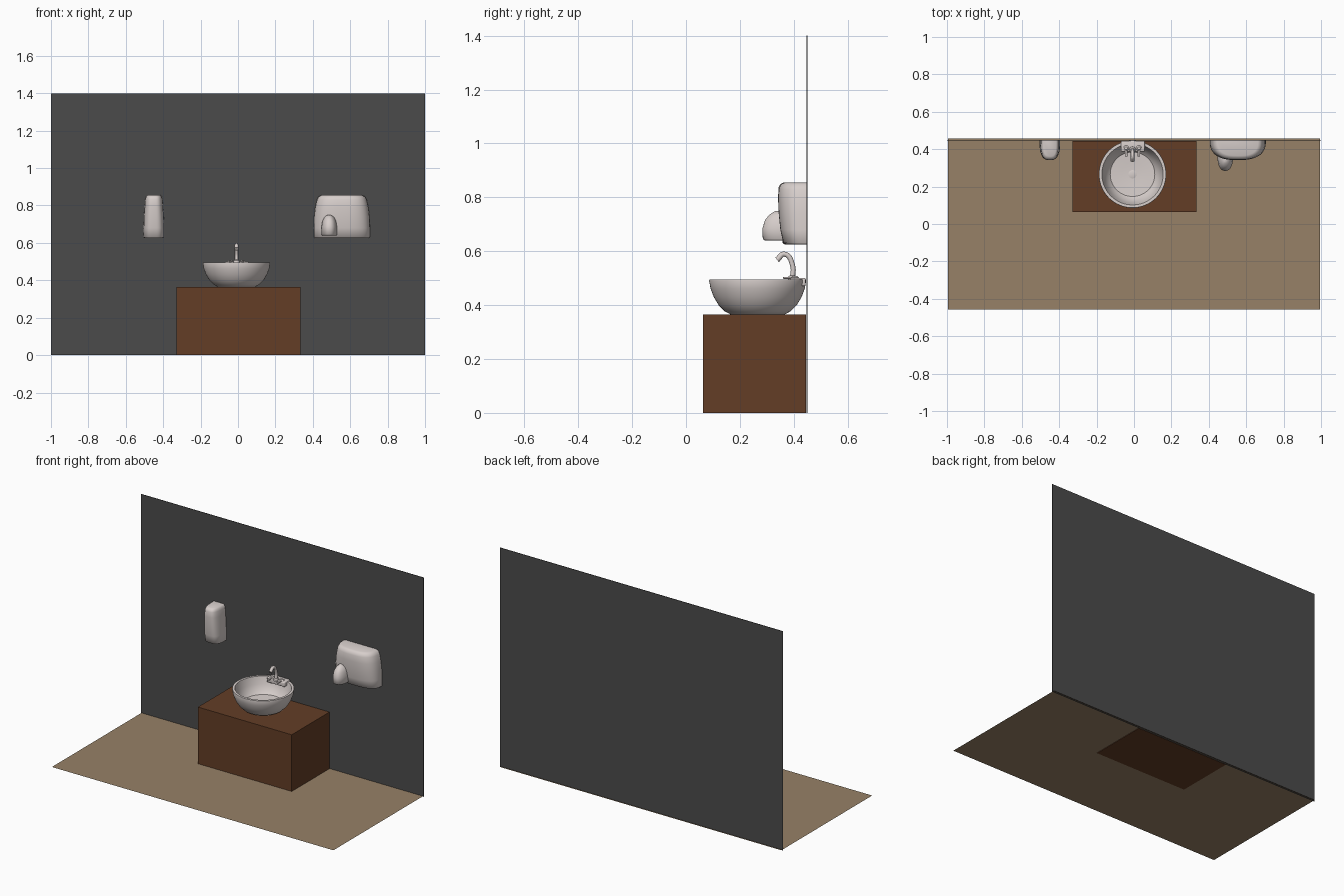
import bpy, bmesh
from math import sin, cos, pi, radians

cube = bpy.data.objects.get("Cube")
if cube:
    bpy.data.objects.remove(cube, do_unlink=True)

WALL_Y = 0.447
BASIN_X, BASIN_Y = -0.008, 0.266


def material(name, rgb):
    m = bpy.data.materials.new(name)
    m.use_nodes = True
    m.diffuse_color = (*rgb, 1)
    m.node_tree.nodes["Principled BSDF"].inputs["Base Color"].default_value = (*rgb, 1)
    return m


TILE = material("tan floor", (0.31, 0.22, 0.135))
SLATE = material("dark grey wall", (0.07, 0.07, 0.07))
WOOD = material("brown wood", (0.125, 0.047, 0.019))
CERAMIC = material("off-white ceramic", (0.68, 0.62, 0.60))


def add_object(name, bm, mat, smooth=None):
    bmesh.ops.recalc_face_normals(bm, faces=bm.faces)
    mesh = bpy.data.meshes.new(name)
    bm.to_mesh(mesh)
    bm.free()
    mesh.materials.append(mat)
    obj = bpy.data.objects.new(name, mesh)
    bpy.context.collection.objects.link(obj)
    if smooth:
        bpy.ops.object.select_all(action='DESELECT')
        obj.select_set(True)
        bpy.context.view_layer.objects.active = obj
        bpy.ops.object.shade_smooth_by_angle(angle=radians(smooth))
    return obj


def box(name, lo, hi, mat, bevel=0):
    bm = bmesh.new()
    bmesh.ops.create_cube(bm, size=1)
    for v in bm.verts:
        v.co = [a + (b - a) * (c + 0.5) for a, b, c in zip(lo, hi, v.co)]
    if bevel:
        bmesh.ops.bevel(bm, geom=bm.edges[:], offset=bevel, segments=3,
                        profile=0.5, affect='EDGES')
    return add_object(name, bm, mat, 40 if bevel else None)


def loft(name, rings, mat, smooth=40):
    """Skin a list of closed rings of points and cap both ends."""
    bm = bmesh.new()
    loops = [[bm.verts.new(p) for p in ring] for ring in rings]
    n = len(loops[0])
    for a, b in zip(loops, loops[1:]):
        for i in range(n):
            j = (i + 1) % n
            bm.faces.new((a[i], a[j], b[j], b[i]))
    bm.faces.new(loops[0][::-1])
    bm.faces.new(loops[-1])
    return add_object(name, bm, mat, smooth)


def lathe(name, x, y, profile, mat, sides=64):
    turn = [2 * pi * i / sides for i in range(sides)]
    return loft(name, [[(x + r * cos(t), y + r * sin(t), z) for t in turn]
                       for r, z in profile], mat)


def wall_shell(name, x, back, sections, power=3.2, sides=32):
    """Rounded housing; sections are (z, half width, depth) from a flat back."""
    def ring(z, w, d):
        pts = []
        for i in range(sides + 1):
            c, s = cos(pi * i / sides), sin(pi * i / sides)
            pts.append((x + w * abs(c) ** (2 / power) * (1 if c > 0 else -1),
                        back - d * abs(s) ** (2 / power), z))
        return pts
    return loft(name, [ring(*s) for s in sections], mat=CERAMIC, smooth=60)


# Room: thin floor and back wall
bm = bmesh.new()
bmesh.ops.create_grid(bm, x_segments=1, y_segments=1, size=1)
for v in bm.verts:
    v.co = (v.co.x * 0.995, v.co.y * 0.458, 0.003)
add_object("floor", bm, TILE)
box("back_wall", (-1, WALL_Y, 0), (1, WALL_Y + 0.003, 1.4), SLATE)

# Vanity cabinet
box("cabinet", (-0.328, 0.064, 0), (0.335, WALL_Y - 0.002, 0.365), WOOD)

# Basin, outside up to the rim and down the inside
lathe("basin", BASIN_X, BASIN_Y, [
    (0.100, 0.365), (0.122, 0.377), (0.145, 0.400), (0.163, 0.430),
    (0.175, 0.462), (0.180, 0.490), (0.179, 0.495), (0.164, 0.495),
    (0.161, 0.485), (0.152, 0.450), (0.137, 0.418), (0.123, 0.402),
    (0.119, 0.398), (0.060, 0.394), (0.020, 0.392)], CERAMIC)
lathe("drain", BASIN_X, BASIN_Y, [(0.022, 0.390), (0.022, 0.396), (0.014, 0.398)],
      CERAMIC, 24)

# Tap: deck plate, levers, collar and curved spout
box("tap_deck", (-0.070, 0.387, 0.470), (0.058, 0.444, 0.501), CERAMIC, 0.006)
for side, sx in (("right", -1), ("left", 1)):
    cx = BASIN_X + sx * 0.034
    lathe(side + "_tap_handle", cx, 0.405,
          [(0.014, 0.495), (0.015, 0.502), (0.008, 0.508)], CERAMIC, 20)
    box(side + "_tap_lever", (cx - 0.007, 0.360, 0.497), (cx + 0.007, 0.405, 0.505),
        CERAMIC, 0.003)
lathe("tap_collar", BASIN_X, 0.396, [(0.018, 0.495), (0.017, 0.505), (0.011, 0.510)],
      CERAMIC, 24)

curve = bpy.data.curves.new("spout", 'CURVE')
curve.dimensions = '3D'
curve.bevel_depth = 0.0095
curve.bevel_resolution = 5
curve.use_fill_caps = True
spline = curve.splines.new('BEZIER')
path = [(0.394, 0.495), (0.396, 0.545), (0.366, 0.589), (0.338, 0.568)]
spline.bezier_points.add(len(path) - 1)
for p, (y, z) in zip(spline.bezier_points, path):
    p.co = (BASIN_X, y, z)
    p.handle_left_type = p.handle_right_type = 'AUTO'
spline.bezier_points[-1].radius = 1.15
curve.materials.append(CERAMIC)
bpy.context.collection.objects.link(bpy.data.objects.new("tap_spout", curve))

# Wall fittings, flared toward the bottom
wall_shell("soap_dispenser", -0.450, WALL_Y, [
    (0.625, 0.050, 0.080), (0.630, 0.055, 0.088), (0.680, 0.055, 0.097),
    (0.740, 0.053, 0.103), (0.800, 0.049, 0.105), (0.835, 0.046, 0.104),
    (0.848, 0.042, 0.098), (0.855, 0.034, 0.085)])
wall_shell("hand_dryer", 0.555, WALL_Y, [
    (0.625, 0.144, 0.076), (0.631, 0.150, 0.086), (0.680, 0.150, 0.097),
    (0.740, 0.148, 0.103), (0.790, 0.142, 0.105), (0.830, 0.133, 0.103),
    (0.848, 0.124, 0.096), (0.855, 0.108, 0.082)], 2.8)
wall_shell("dryer_nozzle", 0.488, 0.365, [
    (0.640, 0.038, 0.072), (0.645, 0.042, 0.080), (0.685, 0.042, 0.081),
    (0.715, 0.037, 0.072), (0.735, 0.028, 0.056), (0.746, 0.016, 0.040),
    (0.750, 0.006, 0.030)], 2.3)
